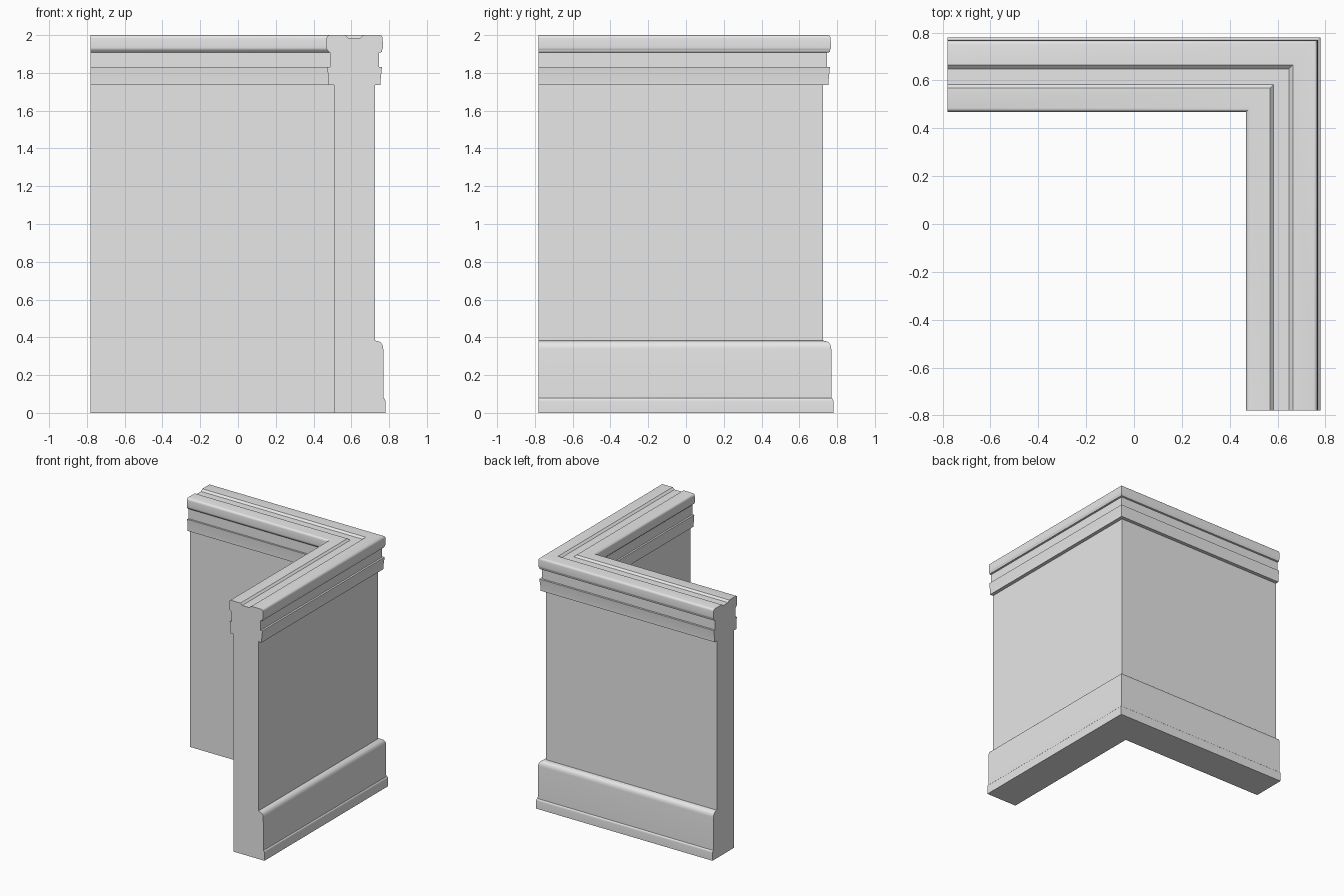
import bpy
import bmesh
from math import radians, cos, sin
from mathutils import Vector

cube = bpy.data.objects.get("Cube")
if cube:
    bpy.data.objects.remove(cube, do_unlink=True)

END = -0.78          # where both wall legs stop
TOP = 2.0


def arc(cx, cz, rx, rz, start, stop, steps=5):
    """Points on an elliptical arc, used for the rounded mouldings."""
    angles = [radians(start + (stop - start) * i / steps) for i in range(steps + 1)]
    return [(cx + rx * cos(a), cz + rz * sin(a)) for a in angles]


# Plinth: thin shoe with a rounded shoulder, then a tall board with a soft top
plinth = [(0.507, 0), (0.78, 0)]
plinth += arc(0.77, 0.062, 0.01, 0.016, 0, 90, 4)
plinth += arc(0.738, 0.338, 0.031, 0.042, 0, 90, 6)

# Outer crown: lower band, recess, rounded cap
outer_crown = [(0.726, 0.383), (0.726, 1.735), (0.755, 1.735), (0.755, 1.762),
               (0.762, 1.83), (0.747, 1.83), (0.747, 1.908), (0.761, 1.91)]
outer_crown += arc(0.751, 1.935, 0.016, 0.02, -45, 0, 3)
outer_crown += arc(0.751, 1.982, 0.015, 0.018, 0, 90, 4)

# Shallow channel along the top
channel = [(0.664, TOP), (0.648, 1.985), (0.583, 1.985), (0.568, TOP)]

# Inner crown, stepping back to the plain inner wall
inner_crown = arc(0.484, 1.982, 0.015, 0.018, 90, 180, 4)
inner_crown += arc(0.484, 1.935, 0.016, 0.02, 180, 225, 3)
inner_crown += [(0.487, 1.908), (0.487, 1.83), (0.473, 1.83),
                (0.478, 1.762), (0.478, 1.735), (0.507, 1.735)]

profile = plinth + outer_crown + channel + inner_crown

# Sweep the profile around the mitred corner
bm = bmesh.new()
rings = []
for place in (lambda u, z: (u, END, z),
              lambda u, z: (u, u, z),
              lambda u, z: (END, u, z)):
    rings.append([bm.verts.new(Vector(place(u, z))) for u, z in profile])
count = len(profile)
for a, b in zip(rings, rings[1:]):
    for i in range(count):
        j = (i + 1) % count
        bm.faces.new((a[i], a[j], b[j], b[i]))
bm.faces.new(rings[0])
bm.faces.new(rings[-1][::-1])
bmesh.ops.recalc_face_normals(bm, faces=bm.faces)

mesh = bpy.data.meshes.new("corner_wall")
bm.to_mesh(mesh)
bm.free()
wall = bpy.data.objects.new("corner_wall", mesh)
bpy.context.collection.objects.link(wall)

# Plain grey finish
grey = bpy.data.materials.new("light_grey")
grey.use_nodes = True
colour = (0.8, 0.8, 0.8, 1)
grey.diffuse_color = colour
for node in grey.node_tree.nodes:
    if node.type == 'BSDF_PRINCIPLED':
        node.inputs["Base Color"].default_value = colour
mesh.materials.append(grey)

# Smooth the rounded mouldings, keep the steps crisp
bpy.ops.object.select_all(action='DESELECT')
wall.select_set(True)
bpy.context.view_layer.objects.active = wall
bpy.ops.object.shade_smooth_by_angle(angle=radians(30))
